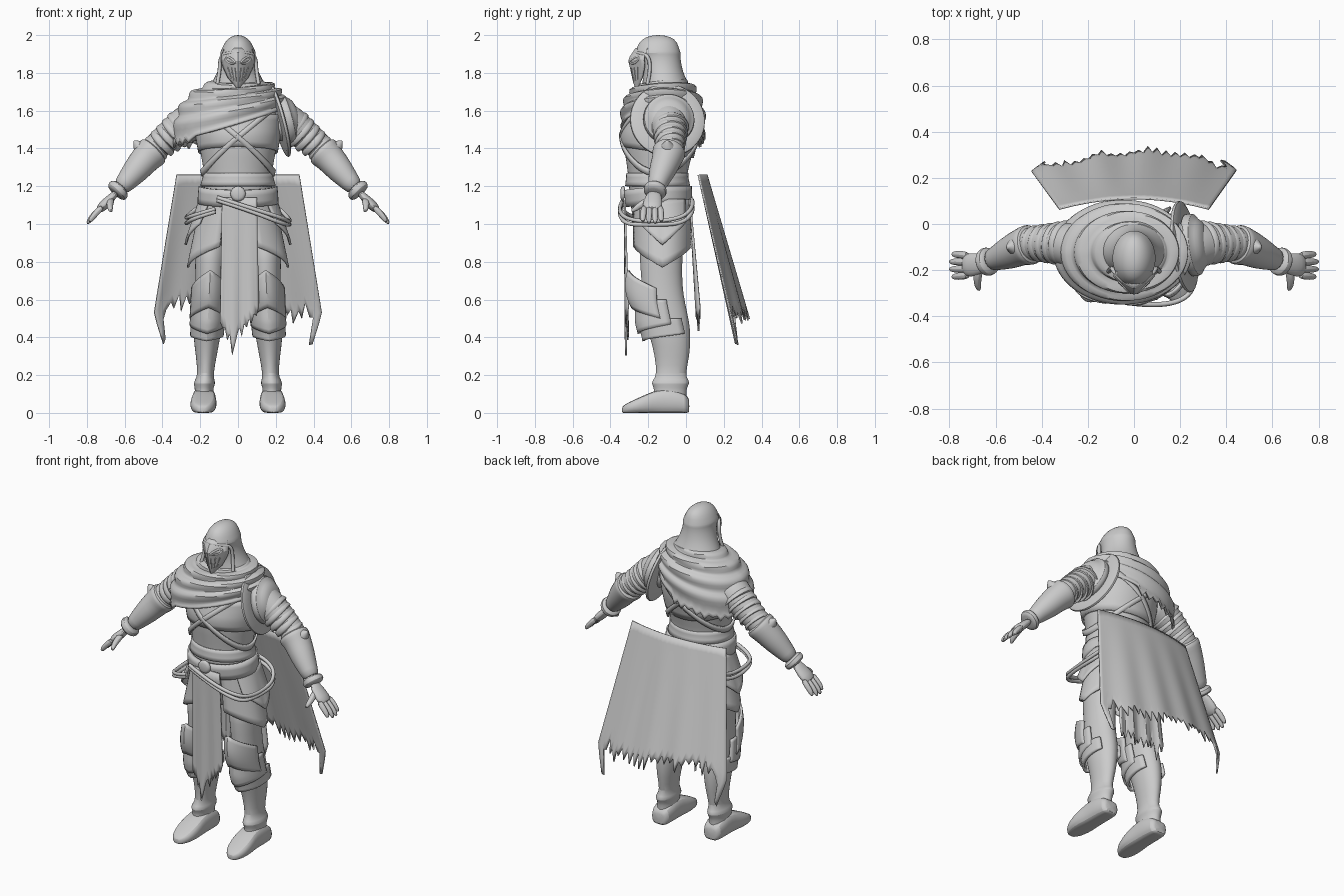
import bpy, bmesh, math, random
from mathutils import Vector

if "Cube" in bpy.data.objects:
    bpy.data.objects.remove(bpy.data.objects["Cube"])
random.seed(4)
TAU = 2 * math.pi
grey = bpy.data.materials.new("grey")
grey.diffuse_color = (0.6, 0.6, 0.6, 1)
grey.use_nodes = True
grey.node_tree.nodes["Principled BSDF"].inputs["Base Color"].default_value = grey.diffuse_color


def lerp_table(table, t):
    """Interpolate rows whose first value is the key."""
    rows = sorted(table)
    t = min(max(t, rows[0][0]), rows[-1][0])
    for a, b in zip(rows, rows[1:]):
        if t <= b[0]:
            k = (t - a[0]) / (b[0] - a[0])
            return [p + (q - p) * k for p, q in zip(a[1:], b[1:])]


def finish(name, bm, thick=0, subdiv=0, angle=40):
    bmesh.ops.recalc_face_normals(bm, faces=bm.faces)
    me = bpy.data.meshes.new(name)
    bm.to_mesh(me)
    bm.free()
    ob = bpy.data.objects.new(name, me)
    bpy.context.collection.objects.link(ob)
    me.materials.append(grey)
    if thick:
        m = ob.modifiers.new("thickness", 'SOLIDIFY')
        m.thickness, m.offset = thick, 0
    if subdiv:
        ob.modifiers.new("smooth", 'SUBSURF').levels = subdiv
        ob.modifiers["smooth"].render_levels = subdiv
    bpy.ops.object.select_all(action='DESELECT')
    ob.select_set(True)
    bpy.context.view_layer.objects.active = ob
    bpy.ops.object.shade_smooth_by_angle(angle=math.radians(angle))
    return ob


def skin(name, rings, subdiv=1):
    """Closed rings of points joined into a capped body."""
    bm = bmesh.new()
    vs = [[bm.verts.new(p) for p in r] for r in rings]
    n = len(vs[0])
    for a, b in zip(vs, vs[1:]):
        for i in range(n):
            bm.faces.new((a[i], a[(i + 1) % n], b[(i + 1) % n], b[i]))
    bm.faces.new(vs[0])
    bm.faces.new(vs[-1])
    return finish(name, bm, subdiv=subdiv)


def stack(name, rows, n=24):
    """Level ellipses: (centre x, z, half width, front y, back y)."""
    return skin(name, [[(cx + rx * math.cos(TAU * i / n), (f + b) / 2 + (b - f) / 2 * math.sin(TAU * i / n), z)
                        for i in range(n)] for cx, z, rx, f, b in rows])


def limb(name, pts, n=16, axis=None, flat=1):
    """Round sections (x, y, z, radius) along a path."""
    P = [Vector(p[:3]) for p in pts]
    rings = []
    for i, p in enumerate(P):
        d = axis or (P[min(i + 1, len(P) - 1)] - P[max(i - 1, 0)])
        d = Vector(d).normalized()
        side = d.cross(Vector((0, 1, 0))).normalized()
        up = side.cross(d)
        r = pts[i][3]
        rings.append([p + r * (flat * side * math.cos(TAU * k / n) + up * math.sin(TAU * k / n)) for k in range(n)])
    return skin(name, rings)


def sheet(name, f, nu, nv, thick=0.012, angle=40):
    bm = bmesh.new()
    g = [[bm.verts.new(f(i / nu, j / nv)) for i in range(nu + 1)] for j in range(nv + 1)]
    for j in range(nv):
        for i in range(nu):
            bm.faces.new((g[j][i], g[j][i + 1], g[j + 1][i + 1], g[j + 1][i]))
    bmesh.ops.remove_doubles(bm, verts=bm.verts, dist=1e-5)
    return finish(name, bm, thick, angle=angle)


def cord(name, pts, r):
    cu = bpy.data.curves.new(name, 'CURVE')
    cu.dimensions, cu.bevel_depth, cu.bevel_resolution, cu.use_fill_caps = '3D', r, 2, True
    sp = cu.splines.new('NURBS')
    sp.points.add(len(pts) - 1)
    for q, p in zip(sp.points, pts):
        q.co = (*p, 1)
    sp.use_endpoint_u, sp.order_u = True, 3
    cu.materials.append(grey)
    bpy.context.collection.objects.link(bpy.data.objects.new(name, cu))


def teeth(n, depth):
    """Ragged hem: random drop on every other column."""
    return [random.uniform(.4, 1) * depth if i % 2 else random.uniform(0, .25) * depth for i in range(n + 1)]


# Torso: z, half width, front, back
TORSO = [(.86, .16, -.25, -.01), (1, .19, -.28, .01), (1.15, .185, -.3, .005), (1.25, .175, -.305, 0),
         (1.35, .195, -.32, .03), (1.47, .215, -.338, .06), (1.58, .22, -.305, .065), (1.66, .17, -.255, .05),
         (1.73, .09, -.21, .01)]


def on_torso(a, z, off=0):
    rx, f, b = lerp_table(TORSO, z)
    return ((rx + off) * math.cos(a), (f + b) / 2 + ((b - f) / 2 + off) * math.sin(a), z)


stack("torso", [(0, z, rx, f, b) for z, rx, f, b in TORSO], 32)
sheet("breastplate", lambda u, v: on_torso(u * TAU, 1.58 - v * (.2 + .03 * math.sin(u * TAU)), .005), 48, 6)
for s in (-1, 1):
    sheet("chest_strap", lambda u, v: on_torso(u * TAU, 1.46 + s * .19 * math.cos(u * TAU) + (v - .5) * .035, .012), 56, 2, .012)
sheet("belt", lambda u, v: on_torso(u * TAU, 1.2 - v * .09 - .02 * max(0, -math.sin(u * TAU)), .018), 48, 3, .02)
sheet("waist_sash", lambda u, v: on_torso(u * TAU, 1.27 - v * .07, .002 + .012 * v), 48, 3)
limb("buckle", [(0, -.32, 1.16, .05), (0, -.338, 1.16, .045), (0, -.348, 1.16, .03)], 8, axis=(0.001, -1, 0.001))

# Draped scarf, low on one shoulder
hem = teeth(72, .05)
hem[-1] = hem[0]


def drape(u, v):
    a, c, s = u * TAU, math.cos(u * TAU), math.sin(u * TAU)
    grow = math.sin(min(v * 1.15, 1) * math.pi / 2)
    fold = .012 * math.sin(v * 26 + 1.2 * c) * min(1, v * 5) * (1 - .5 * v)
    rx, ry = .115 + .17 * grow + fold, .1 + .115 * grow + fold
    bottom = 1.53 + .08 * c - (.02 if s < 0 else .05) * abs(s)
    jag = hem[round(u * 72)] if c < .3 and (s > 0 or c < -.6) else 0
    z = 1.755 + (bottom - 1.755) * (.32 * v + .68 * v ** 1.9) - jag * max(0, v - .85) / .15 + fold * .6
    return (-.06 * v + rx * c, -.122 + ry * s, z + .015 * s * (1 - v))


sheet("scarf", drape, 72, 26, .014)
sheet("neck_fold", lambda u, v: ((.125 + .022 * math.cos(v * TAU)) * math.cos(u * TAU),
      -.125 + (.115 + .022 * math.cos(v * TAU)) * math.sin(u * TAU),
      1.705 + .022 * math.sin(v * TAU) + .025 * math.sin(u * TAU)), 40, 10, 0)

# Hood and mask
stack("hood", [(0, 2, .012, -.165, -.13), (0, 1.992, .04, -.21, -.08), (0, 1.965, .07, -.25, -.045),
               (0, 1.92, .09, -.265, -.033), (0, 1.905, .096, -.274, -.026), (0, 1.89, .09, -.25, -.03),
               (0, 1.83, .1, -.232, -.022), (0, 1.78, .122, -.226, -.005), (0, 1.73, .15, -.235, .02),
               (0, 1.70, .16, -.235, .03)])
MASK = [(1.705, .012, -.258), (1.75, .05, -.275), (1.83, .083, -.292), (1.87, .088, -.303), (1.93, .07, -.262)]


def face(u, v, off=0):
    z = 1.705 + .225 * v
    w, y = lerp_table(MASK, z)
    t = 2 * u - 1
    return (w * t, y + .9 * w * abs(t) ** 1.4 - off, z + .03 * abs(t) * (1 - v))


sheet("mask", face, 12, 10, .01, 25)
for s in (-1, 1):
    cord("eye_rim", [face(.5 + s * t, v, .005) for t, v in ((.08, .66), (.2, .6), (.4, .7), (.34, .8), (.14, .72), (.08, .66))], .006)
    for t in (.1, .22, .34):
        cord("mask_slit", [face(.5 + s * t, v, .007) for v in (.2, .35, .52)], .003)
    cord("hood_edge", [(0, -.272, 1.91), (s * .05, -.25, 1.905), (s * .094, -.195, 1.89), (s * .098, -.19, 1.8),
                       (s * .11, -.205, 1.74)], .01)

# Arms and hands
for s in (-1, 1):
    limb("upper_arm", [(s * .17, -.11, 1.56, .12), (s * .25, -.095, 1.545, .108), (s * .32, -.085, 1.5, .092),
                       (s * .4, -.08, 1.437, .074), (s * .47, -.085, 1.375, .07), (s * .52, -.1, 1.33, .058)])
    for i in range(5):  # overlapping shoulder bands
        x, z = .275 + .033 * i, 1.53 - .027 * i
        r = .101 - .0055 * i
        limb("arm_band", [(s * x, -.085, z, r * .9), (s * (x + .025), -.083, z - .02, r), (s * (x + .034), -.082, z - .027, r),
                          (s * (x + .037), -.081, z - .03, r * .9)], 20)
    limb("gauntlet", [(s * .435, -.085, 1.40, .06), (s * .445, -.088, 1.39, .09), (s * .46, -.092, 1.375, .09),
                      (s * .49, -.1, 1.345, .08), (s * .54, -.125, 1.285, .074), (s * .6, -.15, 1.215, .052),
                      (s * .625, -.158, 1.19, .048)])
    limb("elbow_spike", [(s * .46, -.09, 1.365, .085), (s * .5, -.095, 1.385, .065), (s * .535, -.1, 1.42, .03),
                         (s * .552, -.1, 1.443, .004)], 8)
    limb("cuff", [(s * .618, -.157, 1.195, .045), (s * .625, -.16, 1.188, .064), (s * .645, -.166, 1.168, .064),
                  (s * .652, -.168, 1.16, .045)])
    limb("palm", [(s * .64, -.166, 1.17, .035), (s * .67, -.172, 1.14, .045), (s * .71, -.178, 1.1, .056),
                  (s * .74, -.18, 1.07, .045)], 14, flat=.5)
    for i in range(4):
        y = -.222 + .028 * i
        d = .012 * (i in (1, 2))
        limb("finger", [(s * .715, y, 1.095, .018), (s * .75, y - .003 + .003 * i, 1.06, .018),
                        (s * (.775 + d / 2), y - .006 + .004 * i, 1.03, .016),
                        (s * (.787 + d), y - .007 + .005 * i, 1.01 - d, .009)], 8)
    limb("thumb", [(s * .67, -.19, 1.13, .022), (s * .68, -.235, 1.105, .02), (s * .677, -.27, 1.08, .016),
                   (s * .672, -.29, 1.065, .008)], 8, axis=(s * .1, -.8, -.5))

# Round shoulder guard on one side
ax = Vector((.95, .12, .25)).normalized()
for name, base, prof in (("shoulder_rim", (.205, -.1, 1.545), [(0, .17), (.005, .2), (.02, .205), (.035, .17)]),
                         ("shoulder_dome", (.22, -.095, 1.545), [(0, .145), (.04, .135), (.055, .136), (.06, .118),
                                                               (.085, .1), (.1, .07), (.107, .02)])):
    limb(name, [(*(Vector(base) + ax * d), r) for d, r in prof], 32, axis=ax)

# Legs, boots and armour plates
LEG = [(.145, .95, .09, -.25, -.01), (.145, .8, .082, -.245, -.02), (.15, .68, .076, -.235, -.02),
       (.155, .58, .075, -.23, -.005), (.16, .48, .076, -.22, .02), (.165, .4, .072, -.19, .025),
       (.168, .3, .055, -.165, .02), (.172, .2, .041, -.155, -.005), (.176, .175, .052, -.175, .014),
       (.178, .155, .058, -.185, .02), (.179, .135, .05, -.17, .005), (.18, .1, .048, -.17, 0), (.18, .04, .066, -.18, .01)]
FOOT = [(.018, .04, .07), (.005, .06, .1), (-.08, .066, .13), (-.15, .064, .125), (-.21, .072, .1),
        (-.28, .067, .068), (-.325, .042, .045), (-.34, .015, .03)]
PLATES = [("knee_plate", .74, .16, .10, .045, .035, 1.35), ("middle_plate", .60, .13, -.05, .03, .05, 1.7),
          ("shin_plate", .5, .08, -.05, .018, .04, 2.2)]
LEGZ = [(z, cx, rx, f, b) for cx, z, rx, f, b in LEG]
for s in (-1, 1):
    stack("leg", [(s * r[0], *r[1:]) for r in LEG])
    rings = []
    for y, w, h in FOOT:
        rings.append([(s * (.18 - .04 * min(0, y + .15)) + w * math.copysign(abs(math.cos(a)) ** .7, math.cos(a)), y,
                       max(0, h / 2 + h / 2 * 1.25 * math.sin(a) - .125 * h * (math.sin(a) > .9)))
                      for a in (TAU * k / 16 for k in range(16))])
    skin("boot", rings)
    for name, top, height, peak, off, point, spread in PLATES:
        def plate(u, v):
            t = 2 * u - 1
            k = 1 - abs(t)
            z = top - .08 * abs(t) * (peak > 0) - v * height - point * k * (v - (.4 if peak > 0 else 0))
            cx, rx, f, b = lerp_table(LEGZ, z)
            o = off * (.3 + .7 * v if peak < 0 else math.sin(math.pi * (.2 + .65 * v))) + .03 * k * (1 if peak > 0 else .5) + .006
            a = -math.pi / 2 + t * spread
            return (s * cx + (rx + off * .3 + .004) * math.cos(a), (f + b) / 2 + ((b - f) / 2 + o) * math.sin(a), z)
        sheet(name, plate, 16, 8, .014, 30)

    # Side skirt plates, two layers
    for off, drop, spread in ((0, 0, 1.2), (.012, .12, .75)):
        def skirt(u, v):
            t = 2 * u - 1
            low = .77 + drop + .11 * abs(t)
            z = 1.13 + (low - 1.13) * v
            a = t * spread
            return (s * (.19 + off + .075 * v) * math.cos(a), -.125 + (.16 + off) * math.sin(a), z)
        sheet("side_skirt", skirt, 16, 8)

# Hanging cloths
h1, h2, h3 = teeth(16, .1), teeth(20, .13), teeth(44, .1)


def tabard(u, v):
    i = round(u * 16)
    low = .42 - h1[i] * .7 + .22 * abs(u - .33) - (.06 if i in (5, 6) else 0)
    return (-.085 + .185 * u + (u - .5) * .02 * v, -.325 + .012 * v + .006 * math.sin(u * 14) * v, 1.14 + (low - 1.14) * v)


def back_cloth(u, v):
    low = .56 - h2[round(u * 20)]
    return ((u - .5) * (.26 + .06 * v), .02 + .045 * v + .008 * math.sin(u * 20) * v, 1.13 + (low - 1.13) * v)


def cape(u, v):
    t = 2 * u - 1
    e = abs(t)
    low = .6 - h3[round(u * 44)] - .05 * t * (e < .8) - max(0, e - .86) * 1.6
    z = 1.26 + (low - 1.26) * v
    d = (1.26 - z) / .8
    x = t * (.325 + .13 * min(d, .92) - .25 * max(0, d - .92))
    y = .11 - .045 * e ** 2 + d * (.23 - .05 * e ** 2) + .008 * math.sin(t * 13) * d
    return (x, min(y, .345), z)


sheet("front_tabard", tabard, 16, 12, .01)
sheet("back_cloth", back_cloth, 20, 12, .01)
sheet("cape", cape, 44, 16, .008)

# Belt loops slung around the hips
for k in (0, 1):
    d = .03 * k
    cord("right_loop", [(-.11, -.325, 1.14 - d / 2), (.05, -.36, 1.09 - d / 2), (.24, -.33, 1.03 - d), (.275, -.2, 1.01 - d / 2),
                        (.27, -.02, 1.03 - d), (.2, .045, 1.1 - d), (.1, .03, 1.13 - d)], .011)
    cord("left_loop", [(-.12, -.335, 1.08 - d / 2), (-.24, -.32, 1.045 - d / 2), (-.275, -.2, 1.03 - d), (-.27, -.02, 1.04 - d),
                       (-.2, .045, 1.1 - d), (-.1, .03, 1.13 - d)], .011)
